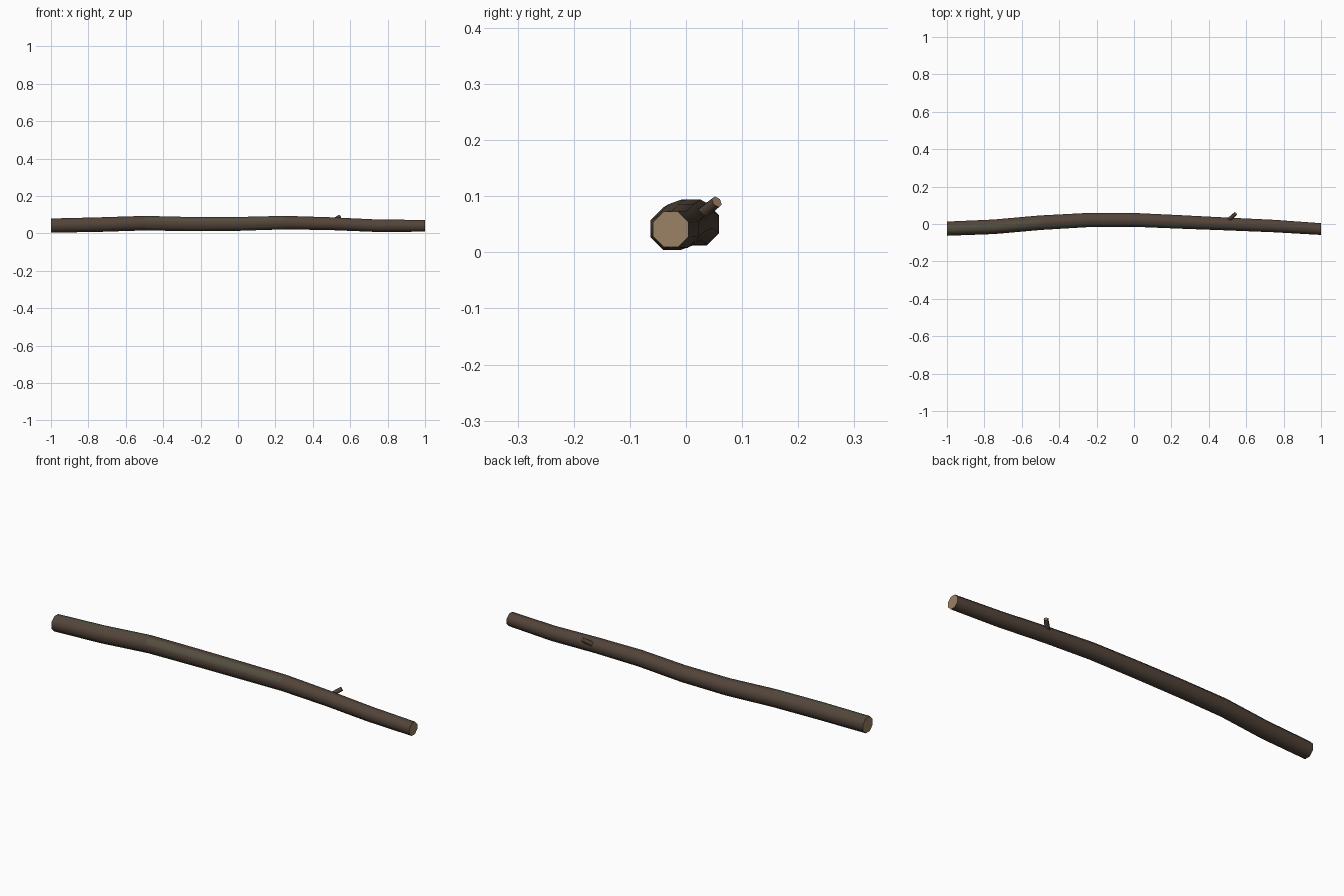
import bpy, bmesh, math
from mathutils import Vector

if "Cube" in bpy.data.objects:
    bpy.data.objects.remove(bpy.data.objects["Cube"])


def material(name, rgb):
    m = bpy.data.materials.new(name)
    m.diffuse_color = (*rgb, 1)
    m.use_nodes = True
    m.node_tree.nodes["Principled BSDF"].inputs["Base Color"].default_value = m.diffuse_color
    return m


bark = material("bark", (0.085, 0.058, 0.042))
moss = material("mossy_bark", (0.085, 0.075, 0.050))
wood = material("cut_wood", (0.33, 0.22, 0.13))


def branch(name, path, sides, lip, fixed_x=False, mossy=None):
    """Tube through (x, y, z, radius) stations with cut wood on both ends."""
    bm = bmesh.new()
    pts = [Vector(p[:3]) for p in path]
    rings = []
    for i, p in enumerate(pts):
        d = (pts[min(i + 1, len(pts) - 1)] - pts[max(i - 1, 0)]).normalized()
        if fixed_x and i in (0, len(pts) - 1):
            d = Vector((1, 0, 0))
        u = Vector((0, 0, 1)).cross(d).normalized()
        v = d.cross(u)
        ring = []
        for k in range(sides):
            a = 2 * math.pi * (k + 0.5) / sides
            ring.append(bm.verts.new(p + path[i][3] * (math.cos(a) * u + math.sin(a) * v)))
        rings.append(ring)
    for i in range(len(rings) - 1):
        for k in range(sides):
            n = (k + 1) % sides
            f = bm.faces.new((rings[i][k], rings[i][n], rings[i + 1][n], rings[i + 1][k]))
            f.smooth = True
            if mossy and mossy(i, k):
                f.material_index = 1
    # bark lip around each pale cut face
    for ring in (rings[0][::-1], rings[-1]):
        cap = bm.faces.new(ring)
        bmesh.ops.inset_individual(bm, faces=[cap], thickness=lip)
        cap.material_index = 2
    for e in bm.edges:
        if len(e.link_faces) == 2 and e.calc_face_angle() > math.radians(60):
            e.smooth = False
    me = bpy.data.meshes.new(name)
    bm.to_mesh(me)
    bm.free()
    for m in (bark, moss, wood):
        me.materials.append(m)
    ob = bpy.data.objects.new(name, me)
    bpy.context.collection.objects.link(ob)
    return ob


# main stick: gently wandering, slightly tapered
stick = [(-1, -0.025, 0.042, 0.041), (-0.75, -0.015, 0.047, 0.042),
         (-0.5, 0.007, 0.055, 0.042), (-0.25, 0.021, 0.050, 0.041),
         (0, 0.022, 0.051, 0.040), (0.25, 0.011, 0.058, 0.039),
         (0.5, 0.000, 0.052, 0.037), (0.75, -0.011, 0.041, 0.036),
         (1, -0.027, 0.041, 0.034)]
branch("stick", stick, 8, 0.005, True,
       lambda i, k: (i < 2 and k == 1) or (2 <= i < 5 and k in (2, 4)))

# broken twig stub
branch("twig_stub", [(0.495, 0.012, 0.055, 0.013), (0.543, 0.055, 0.090, 0.011)], 6, 0.001)
